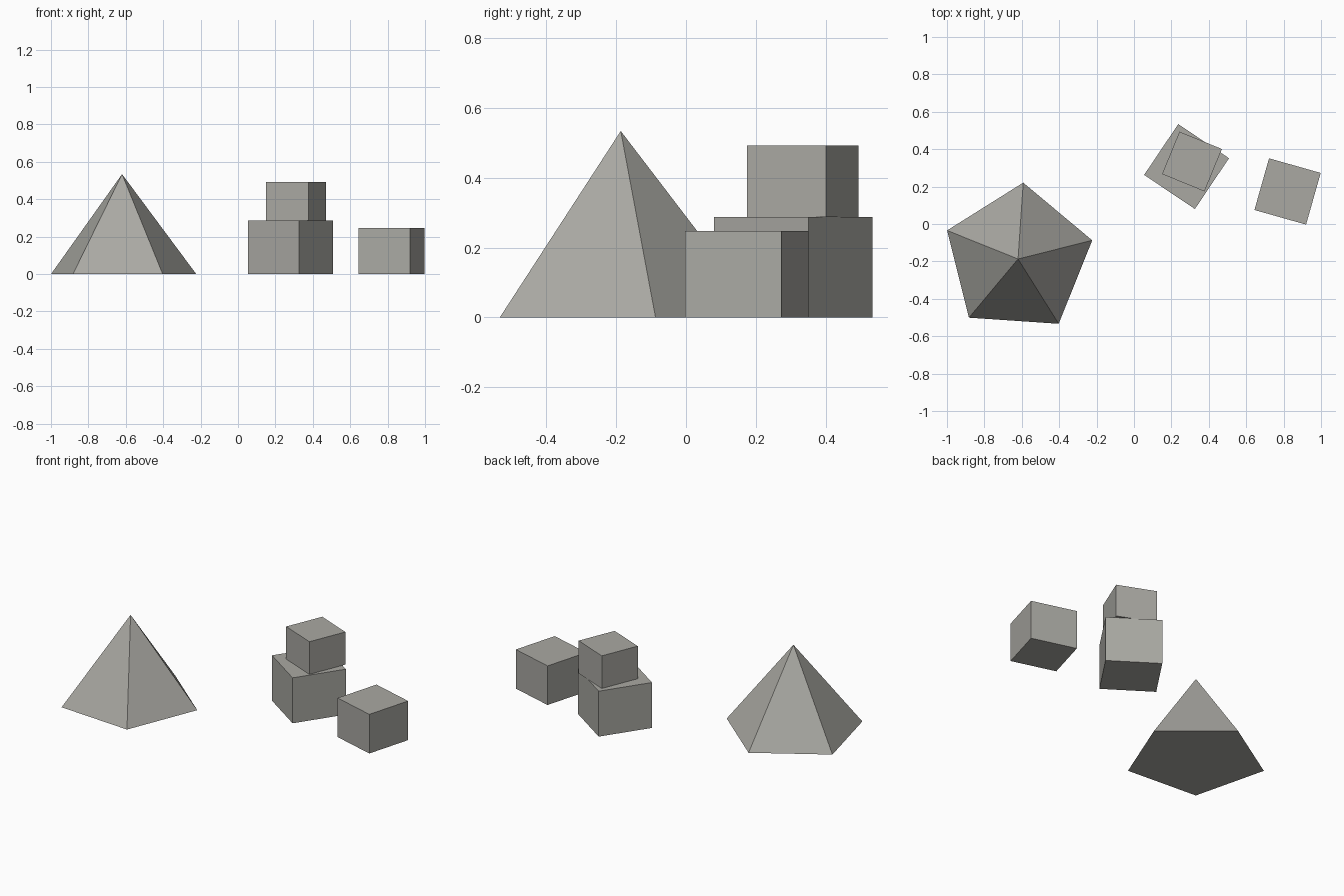
import bpy
import math

if "Cube" in bpy.data.objects:
    bpy.data.objects.remove(bpy.data.objects["Cube"])

stone = bpy.data.materials.new("warm grey")
stone.diffuse_color = (0.40, 0.395, 0.365, 1)
stone.use_nodes = True
stone.node_tree.nodes["Principled BSDF"].inputs["Base Color"].default_value = stone.diffuse_color


def finish(name, angle):
    ob = bpy.context.object
    ob.name = name
    ob.rotation_euler.z = math.radians(angle)
    ob.data.materials.append(stone)
    return ob


def block(name, x, y, z0, z1, side, angle):
    bpy.ops.mesh.primitive_cube_add(size=1, location=(x, y, (z0 + z1) / 2))
    finish(name, angle).scale = (side, side, z1 - z0)


# Five-sided pyramid: the cone primitive's first corner points along +y
bpy.ops.mesh.primitive_cone_add(vertices=5, radius1=0.409, radius2=0, depth=0.534,
                                location=(-0.62, -0.187, 0.267))
pyramid = finish("pyramid", 0)
first = pyramid.data.vertices[0].co
pyramid.rotation_euler.z = math.radians(86.1) - math.atan2(first.y, first.x)

# Stacked blocks and the single block beside them
block("lower_block", 0.281, 0.307, 0, 0.287, 0.327, -33.9)
block("upper_block", 0.31, 0.334, 0.287, 0.493, 0.245, -22.3)
block("side_block", 0.821, 0.174, 0, 0.247, 0.287, -15.8)
